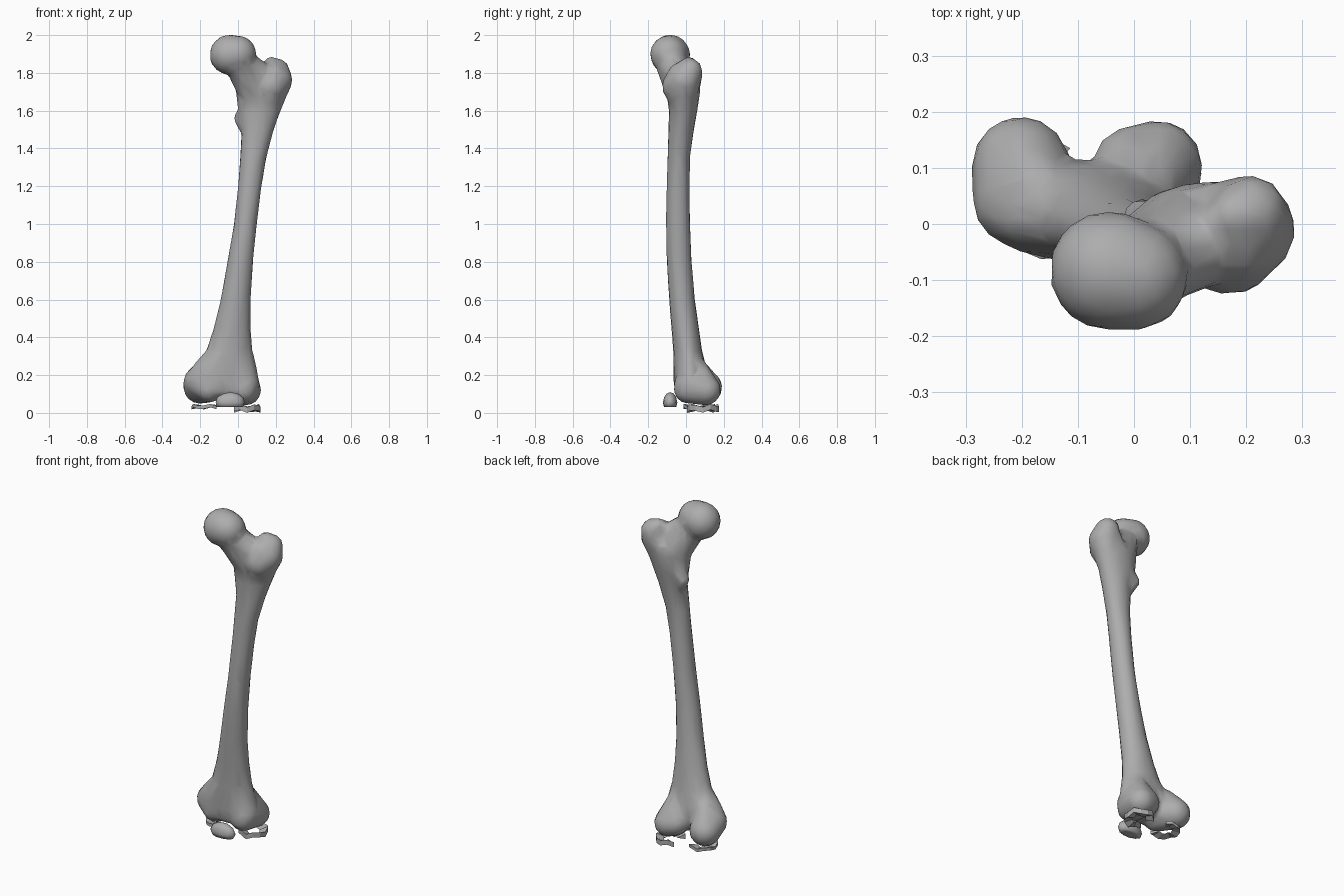
import bpy, bmesh, math
from mathutils import Matrix

if "Cube" in bpy.data.objects:
    bpy.data.objects.remove(bpy.data.objects["Cube"])

bone = bpy.data.materials.new("dark_grey")
bone.diffuse_color = (0.42, 0.42, 0.42, 1)
bone.use_nodes = True
bone.node_tree.nodes["Principled BSDF"].inputs["Base Color"].default_value = bone.diffuse_color

def make_object(name, bm):
    bmesh.ops.recalc_face_normals(bm, faces=bm.faces[:])
    me = bpy.data.meshes.new(name)
    bm.to_mesh(me)
    bm.free()
    me.materials.append(bone)
    ob = bpy.data.objects.new(name, me)
    bpy.context.collection.objects.link(ob)
    return ob

def loft(bm, rings, sides=20):
    # each ring: z, x min, x max, y min, y max
    prev = None
    for i, (z, x0, x1, y0, y1) in enumerate(rings):
        ring = []
        for k in range(sides):
            a = 2 * math.pi * k / sides
            ring.append(bm.verts.new(((x0 + x1) / 2 + (x1 - x0) / 2 * math.cos(a),
                                      (y0 + y1) / 2 + (y1 - y0) / 2 * math.sin(a), z)))
        if prev:
            for k in range(sides):
                j = (k + 1) % sides
                bm.faces.new((prev[k], prev[j], ring[j], ring[k]))
        if i == 0:
            bm.faces.new(ring[::-1])
        prev = ring
    bm.faces.new(prev)

def blob(bm, *balls):
    # convex skin around balls given as x, y, z, radius
    tmp = bmesh.new()
    for x, y, z, r in balls:
        bmesh.ops.create_icosphere(tmp, subdivisions=3, radius=r,
                                   matrix=Matrix.Translation((x, y, z)))
    verts = [bm.verts.new(v.co) for v in tmp.verts]
    tmp.free()
    bmesh.ops.convex_hull(bm, input=verts)
    junk = [v for v in verts if v.is_valid and not v.link_faces]
    bmesh.ops.delete(bm, geom=junk, context='VERTS')

bm = bmesh.new()
# shaft, flaring into the lower end
loft(bm, [(0.09, -0.22, 0.07, -0.045, 0.07), (0.12, -0.255, 0.10, -0.06, 0.1),
          (0.18, -0.285, 0.11, -0.067, 0.115), (0.25, -0.24, 0.097, -0.068, 0.105),
          (0.33, -0.168, 0.077, -0.068, 0.085), (0.45, -0.128, 0.067, -0.077, 0.068),
          (0.6, -0.092, 0.067, -0.09, 0.047), (0.8, -0.056, 0.08, -0.102, 0.03),
          (1.0, -0.022, 0.10, -0.107, 0.022), (1.2, 0.0, 0.125, -0.103, 0.02),
          (1.36, 0.012, 0.152, -0.097, 0.022), (1.5, 0.018, 0.19, -0.094, 0.042),
          (1.6, 0.0, 0.226, -0.09, 0.06), (1.7, -0.012, 0.268, -0.105, 0.075),
          (1.75, 0.02, 0.275, -0.1, 0.07)])
# head and neck
blob(bm, (-0.045, -0.083, 1.896, 0.106), (0.0, -0.093, 1.9, 0.097))
blob(bm, (0.01, -0.08, 1.86, 0.085), (0.08, -0.025, 1.72, 0.09))
blob(bm, (0.01, -0.08, 1.86, 0.075), (0.14, -0.03, 1.765, 0.075))
# greater trochanter
blob(bm, (0.17, -0.04, 1.73, 0.087), (0.2, -0.01, 1.76, 0.088), (0.19, -0.035, 1.79, 0.062),
     (0.207, 0.02, 1.81, 0.066), (0.175, 0.015, 1.845, 0.04), (0.15, -0.01, 1.62, 0.06))
# lesser trochanter
blob(bm, (0.015, 0.01, 1.56, 0.037), (0.06, -0.005, 1.64, 0.03), (0.06, -0.02, 1.46, 0.03))
# ridge behind the neck
blob(bm, (0.19, 0.04, 1.78, 0.045), (0.06, 0.015, 1.6, 0.04))
# inner and outer condyles
blob(bm, (-0.202, 0.105, 0.135, 0.087), (-0.203, 0.045, 0.165, 0.085),
     (-0.15, 0.01, 0.13, 0.075), (-0.17, 0.06, 0.24, 0.05))
blob(bm, (0.042, 0.105, 0.12, 0.08), (0.0, 0.1, 0.13, 0.075), (0.03, 0.02, 0.15, 0.083),
     (0.03, 0.01, 0.125, 0.075), (0.02, 0.055, 0.25, 0.05))
femur = make_object("femur", bm)
mod = femur.modifiers.new("fuse", 'REMESH')
mod.mode = 'VOXEL'
mod.voxel_size = 0.012
mod.use_smooth_shade = True
mod = femur.modifiers.new("soften", 'SMOOTH')
mod.factor = 0.5
mod.iterations = 4
mod = femur.modifiers.new("reduce", 'DECIMATE')
mod.ratio = 0.06

# kneecap in front of the joint, flat underneath
bm = bmesh.new()
bmesh.ops.create_icosphere(bm, subdivisions=2, radius=1,
                           matrix=Matrix.Translation((-0.042, -0.084, 0.055))
                           @ Matrix.Diagonal((0.08, 0.038, 0.055, 1)))
for v in bm.verts:
    v.co.z = max(v.co.z, 0.03)
cap = make_object("kneecap", bm)
cap.data.shade_smooth()

def meniscus(name, cx, cy, rx, ry, start, sweep, z0, z1, wave, steps=11):
    # thin uneven crescent with a wedge section
    bm = bmesh.new()
    prev = None
    for i in range(steps):
        a = math.radians(start + sweep * i / (steps - 1))
        c, s = math.cos(a), math.sin(a)
        dz = wave * (1 + math.sin(2.3 * i)) / 2
        sec = [bm.verts.new((cx + rx * f * c, cy + ry * f * s, z + dz))
               for f, z in ((1, z0), (1, z1), (0.45, z0 + 0.01))]
        if prev:
            for k in range(3):
                j = (k + 1) % 3
                bm.faces.new((prev[k], prev[j], sec[j], sec[k]))
        else:
            bm.faces.new(sec)
        prev = sec
    bm.faces.new(prev[::-1])
    return make_object(name, bm)

# thin pads under each condyle
meniscus("inner_pad", -0.165, 0.07, 0.08, 0.085, 50, 260, 0.018, 0.036, 0.012)
meniscus("outer_pad", 0.04, 0.09, 0.08, 0.085, -140, 280, 0.0, 0.03, 0.018)
